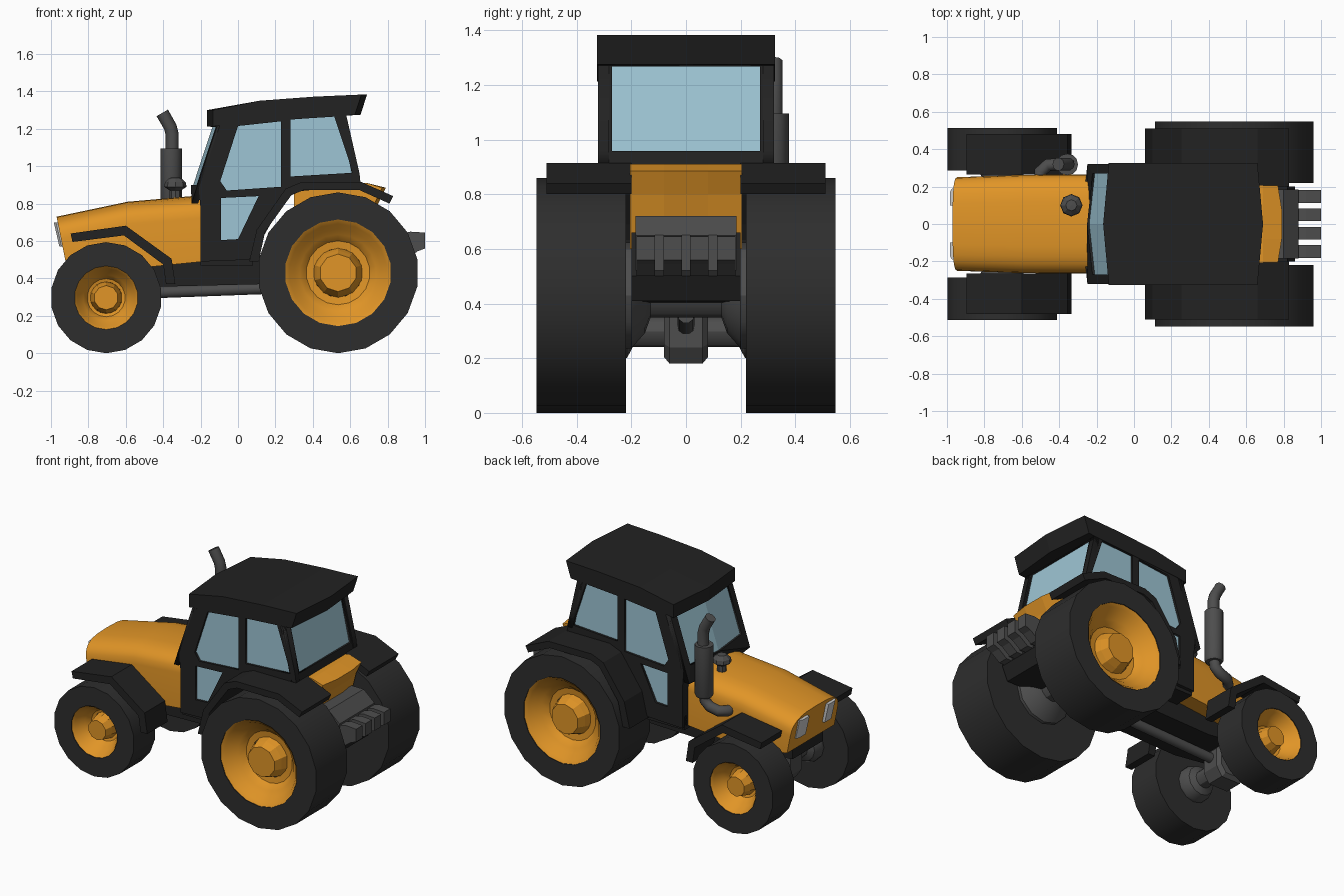
import bpy, bmesh, math
from mathutils import Vector, Matrix

if "Cube" in bpy.data.objects:
    bpy.data.objects.remove(bpy.data.objects["Cube"])


def material(name, r, g, b):
    m = bpy.data.materials.new(name)
    m.diffuse_color = (r, g, b, 1)
    m.use_nodes = True
    m.node_tree.nodes["Principled BSDF"].inputs["Base Color"].default_value = m.diffuse_color
    return m


ORANGE = material("orange_paint", 0.75, 0.30, 0.02)
BLACK = material("black_paint", 0.016, 0.016, 0.016)
RUBBER = material("rubber", 0.027, 0.027, 0.027)
GLASS = material("glass", 0.34, 0.56, 0.66)
METAL = material("dark_metal", 0.075, 0.075, 0.075)


def finish(name, bm, mat, smooth=0):
    bmesh.ops.remove_doubles(bm, verts=bm.verts, dist=1e-5)
    bmesh.ops.recalc_face_normals(bm, faces=bm.faces)
    me = bpy.data.meshes.new(name)
    bm.to_mesh(me)
    bm.free()
    ob = bpy.data.objects.new(name, me)
    bpy.context.collection.objects.link(ob)
    if mat:
        me.materials.append(mat)
    if smooth:
        bpy.ops.object.select_all(action='DESELECT')
        ob.select_set(True)
        bpy.context.view_layer.objects.active = ob
        bpy.ops.object.shade_smooth_by_angle(angle=math.radians(smooth))
    return ob


def loft(name, rings, mat, smooth=0):
    """Skin closed rings of equal length and cap both ends."""
    bm = bmesh.new()
    rows = [[bm.verts.new(p) for p in ring] for ring in rings]
    n = len(rows[0])
    for a, b in zip(rows, rows[1:]):
        for i in range(n):
            bm.faces.new((a[i], a[(i + 1) % n], b[(i + 1) % n], b[i]))
    bm.faces.new(rows[0])
    bm.faces.new(rows[-1])
    return finish(name, bm, mat, smooth)


def prism(name, prof, y0, y1, mat):
    return loft(name, [[(x, y, z) for x, z in prof] for y in (y0, y1)], mat)


def box(name, x0, x1, y0, y1, z0, z1, mat):
    return prism(name, [(x0, z0), (x1, z0), (x1, z1), (x0, z1)], y0, y1, mat)


def lathe(name, prof, centre, axis, n, mat, smooth=0):
    """Spin (radius, offset) points round an axis through centre."""
    bm = bmesh.new()
    vs = [bm.verts.new((0, d, -r)) for r, d in prof]
    es = [bm.edges.new(p) for p in zip(vs, vs[1:])]
    bmesh.ops.spin(bm, geom=vs + es, cent=(0, 0, 0), axis=(0, 1, 0),
                   angle=2 * math.pi, steps=n, use_duplicate=False)
    rot = Vector((0, 1, 0)).rotation_difference(Vector(axis)).to_matrix().to_4x4()
    if axis[1] < 0:
        rot = Matrix.Scale(-1, 4, (0, 1, 0))
    bm.transform(Matrix.Translation(centre) @ rot)
    return finish(name, bm, mat, smooth)


def from_curve(name, cu, mat, place=None, smooth=0):
    ob = bpy.data.objects.new(name + "_tmp", cu)
    bpy.context.collection.objects.link(ob)
    dg = bpy.context.evaluated_depsgraph_get()
    me = bpy.data.meshes.new_from_object(ob.evaluated_get(dg))
    bpy.data.objects.remove(ob)
    bm = bmesh.new()
    bm.from_mesh(me)
    if place:
        for v in bm.verts:
            v.co = place(*v.co)
    return finish(name, bm, mat, smooth)


def add_spline(cu, pts, cyclic):
    s = cu.splines.new('POLY')
    s.points.add(len(pts) - 1)
    for p, co in zip(s.points, pts):
        p.co = (*co, 1) if len(co) == 3 else (*co, 0, 1)
    s.use_cyclic_u = cyclic


def plate(name, loops, thick, place, mat):
    """Flat panel with holes, placed by a function of (u, v, w)."""
    cu = bpy.data.curves.new(name, 'CURVE')
    cu.dimensions, cu.fill_mode, cu.extrude = '2D', 'BOTH', thick / 2
    for pts in loops:
        add_spline(cu, pts, True)
    return from_curve(name, cu, mat, place)


def tube(name, pts, r, mat):
    cu = bpy.data.curves.new(name, 'CURVE')
    cu.dimensions, cu.bevel_depth, cu.bevel_resolution = '3D', r, 3
    cu.use_fill_caps = True
    add_spline(cu, pts, False)
    return from_curve(name, cu, mat, None, 50)


# Hood with rounded top and slanted nose
def hood_ring(x, zt, zb, w, lean):
    arc = [(w * math.copysign(abs(math.cos(a)) ** 0.6, math.cos(a)), zt - 0.12 + 0.12 * math.sin(a) ** 0.8)
           for a in [math.pi * i / 12 for i in range(13)]]
    pts = [(w, zb)] + [(y, z) for y, z in arc] + [(-w, zb)]
    return [(x + lean * (zt - z), y, z) for y, z in pts]


loft("hood", [hood_ring(-0.97, 0.73, 0.49, 0.25, 0.2), hood_ring(-0.59, 0.81, 0.45, 0.263, 0),
              hood_ring(-0.19, 0.845, 0.49, 0.265, 0)], ORANGE, 35)
lathe("hood_cap", [(0, 0), (0.03, 0), (0.03, 0.04), (0.06, 0.06), (0.055, 0.085), (0.03, 0.108), (0, 0.11)],
      (-0.335, 0.10, 0.83), (0, 0, 1), 8, METAL)

# Chassis and running gear
prism("chassis", [(-0.9, 0.5), (-0.9, 0.41), (-0.45, 0.355), (0.15, 0.37), (0.7, 0.41), (0.7, 0.6), (0.1, 0.52)],
      -0.16, 0.16, BLACK)
tube("drive_shaft", [(-0.7, 0, 0.315), (0.5, 0, 0.36)], 0.032, METAL)
loft("front_differential", [[(-0.705 + s * x, y, 0.30 + s * z) for x, z in
     [(0.07, -0.12), (0.11, -0.06), (0.11, 0.06), (0.07, 0.11), (-0.07, 0.11), (-0.11, 0.06), (-0.11, -0.06), (-0.07, -0.12)]]
     for y, s in ((-0.08, 0.8), (-0.06, 1), (0.06, 1), (0.08, 0.8))], METAL)
prism("rear_housing", [(0.4, 0.41), (0.82, 0.41), (0.86, 0.5), (0.82, 0.66), (0.4, 0.66)], -0.2, 0.2, BLACK)
prism("hitch_mount", [(0.66, 0.72), (0.8, 0.72), (0.88, 0.65), (0.88, 0.52), (0.66, 0.52)], -0.185, 0.185, METAL)
for i in range(4):
    y = -0.147 + 0.098 * i
    prism(f"hitch_valve_{i + 1}", [(0.85, 0.5), (0.9, 0.5), (0.96, 0.545), (1.0, 0.56), (1.0, 0.645), (0.92, 0.65), (0.85, 0.63)],
          y - 0.034, y + 0.034, METAL)
loft("rear_tank", [[(x - b * (x > 0.7), y, z) for x, z in
     [(0.3, 0.60), (0.68, 0.60), (0.75, 0.8), (0.79, 0.885), (0.69, 0.91), (0.3, 0.91)]]
     for y, b in ((-0.205, 0.02), (-0.08, 0), (0.08, 0), (0.205, 0.02))], ORANGE)

# Wheels, axles, fenders and lights on both sides
FENDER_F = [(-0.895, 0.64), (-0.6, 0.682), (-0.355, 0.505), (-0.335, 0.37), (-0.385, 0.37), (-0.4, 0.475),
            (-0.61, 0.63), (-0.885, 0.595)]
FENDER_R = [(0.06, 0.49), (0.10, 0.66), (0.255, 0.88), (0.34, 0.915), (0.66, 0.915), (0.83, 0.84), (0.81, 0.80),
            (0.65, 0.872), (0.35, 0.872), (0.285, 0.845), (0.145, 0.65), (0.11, 0.49)]
for side, s in (("right", -1), ("left", 1)):
    for end, x, r, yi, yo, rim, hub, n in (("front", -0.705, 0.297, 0.285, 0.512, 0.17, 0.065, 18),
                                           ("rear", 0.535, 0.43, 0.22, 0.547, 0.285, 0.10, 18)):
        c, ax = (x, 0, r), (0, s, 0)
        lathe(f"{end}_tyre_{side}", [(0, yi), (r, yi), (r, yo), (rim, yo), (rim, yo - 0.14), (0, yo - 0.14), (0, yi)],
              c, ax, n, RUBBER, 30)
        lathe(f"{end}_rim_{side}", [(rim, yo - 0.14), (rim, yo - 0.005), (rim * 0.92, yo - 0.02), (rim * 0.82, yo - 0.06),
                                    (rim * 0.72, yo - 0.075), (rim * 0.6, yo - 0.115), (hub * 1.3, yo - 0.12)],
              c, ax, n, ORANGE, 40)
        lathe(f"{end}_hub_{side}", [(hub * 1.35, yo - 0.13), (hub * 1.2, yo - 0.08), (hub, yo - 0.03), (0, yo - 0.03)],
              c, ax, 10, ORANGE)
        lathe(f"{end}_axle_{side}", [(0, 0), (r * 0.19, 0), (r * 0.19, yi - 0.09), (r * 0.32, yi - 0.07),
                                     (rim * 0.68, yi - 0.02), (rim * 0.68, yi + 0.005), (0, yi + 0.005)],
              c, ax, 12, METAL, 30)
    prism(f"front_fender_{side}", FENDER_F, s * 0.265, s * 0.48, BLACK)
    prism(f"rear_fender_{side}", FENDER_R, s * 0.2, s * 0.51, BLACK)
    loft(f"headlight_{side}", [[(x + d, s * y, z) for x, z in [(-0.985, 0.70), (-0.93, 0.70), (-0.90, 0.57), (-0.955, 0.57)]]
         for y, d in ((0.10, 0), (0.17, 0), (0.19, 0.012))], None)

    # Cab side with three windows
    windows = [[(0, 1.215), (0.23, 1.24), (0.23, 0.89), (-0.06, 0.87), (-0.095, 0.92)],
               [(0.28, 1.25), (0.515, 1.265), (0.615, 0.965), (0.28, 0.945)],
               [(-0.09, 0.83), (0.11, 0.84), (0.0, 0.61), (-0.09, 0.605)]]
    outer = [(-0.2, 0.49), (0.06, 0.5), (0.12, 0.64), (0.27, 0.87), (0.655, 0.91), (0.65, 0.96), (0.575, 1.29),
             (-0.09, 1.24), (-0.21, 0.88), (-0.2, 0.77)]
    plate(f"cab_side_{side}", [outer] + windows, 0.04, lambda u, v, w: (u, s * (0.302 + w), v), BLACK)
    for i, win in enumerate(windows):
        plate(f"side_window_{i + 1}_{side}", [win], 0.01, lambda u, v, w: (u, s * (0.302 + w), v), GLASS)


# Cab front (bowed) and back panels
def front_at(u, v, w):
    return (-0.205 + (v - 0.88) * 0.33 - 0.035 * (1 - abs(u) / 0.322) + w, u, v)


def back_at(u, v, w):
    return (0.635 - (v - 0.92) * 0.22 + w, u, v)


def rect(a, z0, z1):
    return [(-a, z0), (0, z0), (a, z0), (a, z1), (0, z1), (-a, z1)]


for label, at, z0, z1, h0, h1 in (("windshield", front_at, 0.80, 1.24, 0.90, 1.21),
                                  ("rear_window", back_at, 0.905, 1.29, 0.958, 1.268)):
    plate(label + "_frame", [rect(0.322, z0, z1), rect(0.27, h0, h1)], 0.035, at, BLACK)
    for half, s in (("a", -1), ("b", 1)):
        plate(f"{label}_{half}", [[(0, h0), (s * 0.27, h0), (s * 0.27, h1), (0, h1)]], 0.012, at, GLASS)
box("firewall", -0.2, -0.17, -0.3, 0.3, 0.49, 0.86, BLACK)
box("cab_floor", -0.2, 0.08, -0.3, 0.3, 0.47, 0.50, BLACK)
prism("cab_rear_floor", [(0.06, 0.49), (0.27, 0.86), (0.65, 0.9), (0.65, 0.93), (0.25, 0.89), (0.04, 0.5)],
      -0.29, 0.29, BLACK)

# Roof, bowed at front and back
ROOF = [(-0.165, 1.212), (-0.165, 1.30), (0.115, 1.35), (0.41, 1.372), (0.69, 1.383), (0.655, 1.275), (0.57, 1.27), (-0.06, 1.225)]
loft("roof", [[(x + b * ((x < -0.1) - (x > 0.6)), y, z) for x, z in ROOF]
              for y, b in ((-0.325, 0.03), (0, 0), (0.325, 0.03))], BLACK)

# Exhaust
tube("exhaust_elbow", [(-0.50, 0.24, 0.67), (-0.50, 0.28, 0.67), (-0.46, 0.315, 0.675), (-0.40, 0.32, 0.69),
                       (-0.365, 0.32, 0.72), (-0.357, 0.32, 0.78)], 0.034, METAL)
lathe("muffler", [(0, 0), (0.05, 0), (0.058, 0.015), (0.058, 0.345), (0, 0.345)], (-0.357, 0.318, 0.75), (0, 0, 1), 12, METAL, 40)
tube("exhaust_stack", [(-0.352, 0.32, 1.08), (-0.352, 0.32, 1.17), (-0.362, 0.32, 1.21), (-0.405, 0.32, 1.285)], 0.035, METAL)
